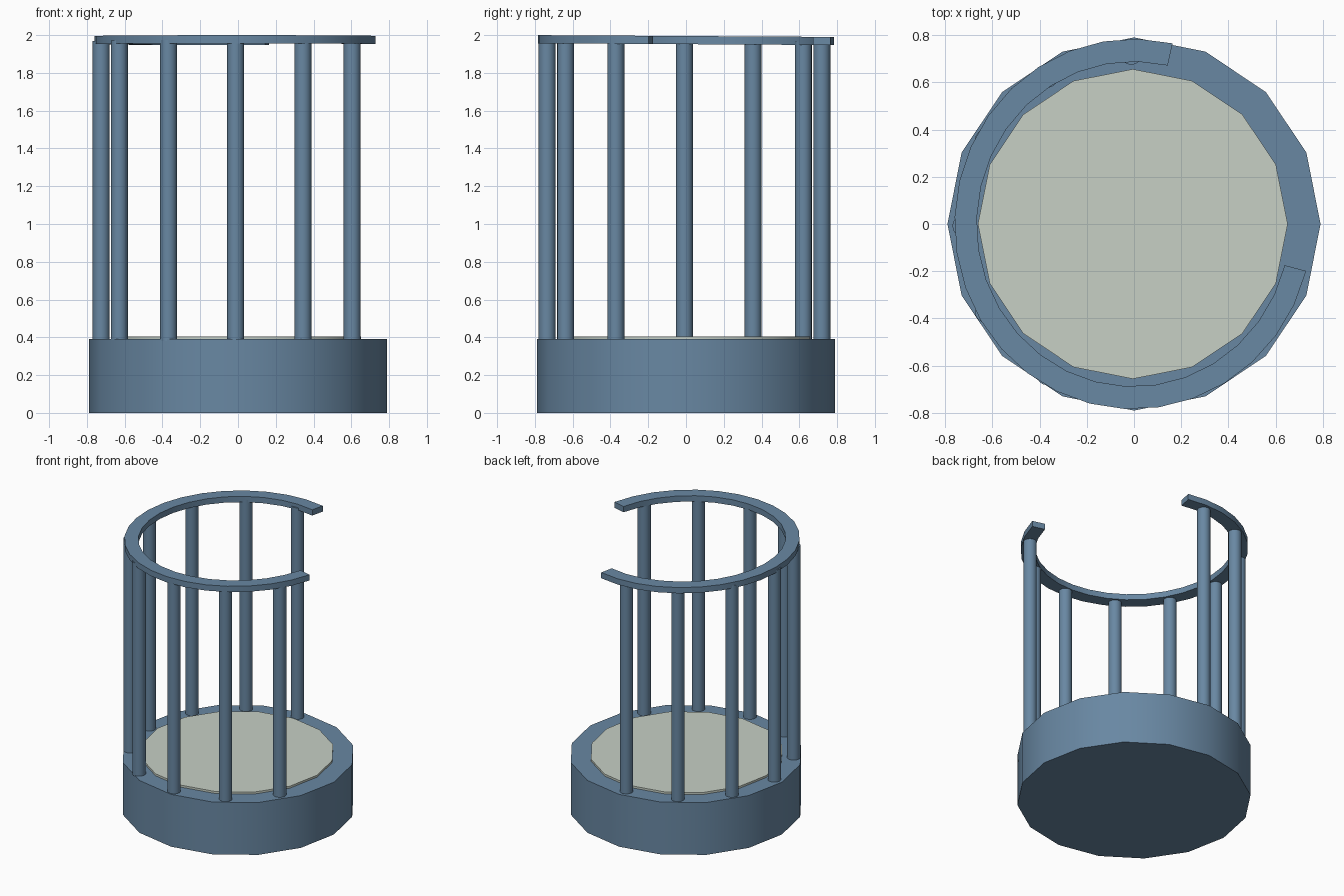
import bpy
import bmesh
from math import sin, cos, radians

cube = bpy.data.objects.get("Cube")
if cube:
    bpy.data.objects.remove(cube, do_unlink=True)


def material(name, rgb):
    m = bpy.data.materials.new(name)
    m.use_nodes = True
    m.diffuse_color = (*rgb, 1)
    m.node_tree.nodes["Principled BSDF"].inputs["Base Color"].default_value = (*rgb, 1)
    return m


BLUE = material("steel blue", (0.14, 0.245, 0.365))
PALE = material("pale sage", (0.57, 0.63, 0.56))


def smooth(obj):
    bpy.ops.object.select_all(action="DESELECT")
    obj.select_set(True)
    bpy.context.view_layer.objects.active = obj
    bpy.ops.object.shade_smooth_by_angle(angle=radians(30))


def cylinder(name, radius, bottom, top, mat, x=0, y=0, sides=16):
    bpy.ops.mesh.primitive_cylinder_add(
        vertices=sides, radius=radius, depth=top - bottom,
        location=(x, y, (bottom + top) / 2))
    obj = bpy.context.object
    obj.name = name
    obj.data.materials.append(mat)
    smooth(obj)
    return obj


# Drum base with a slightly raised floor disc
cylinder("base", 0.79, 0, 0.39, BLUE)
cylinder("floor_disc", 0.656, 0.37, 0.405, PALE, x=-0.005)

# Nine upright bars, leaving the back left quarter open
for i in range(9):
    a = radians(90 + 30 * i)
    y = 0.727 * sin(a) - 0.008
    cylinder(f"bar_{i + 1}", 0.045, 0.38, 1.97 - 0.006 * y, BLUE,
             x=0.712 * cos(a) - 0.012, y=y)


# Open top rail: rectangular section swept round an oval arc, sloping gently
def top_rail(start=77.3, end=345.3, steps=24):
    bm = bmesh.new()
    sections = []
    for i in range(steps + 1):
        a = radians(start + (end - start) * i / steps)
        section = []
        for rx, ry, drop in ((0.757, 0.784, 0), (0.663, 0.688, 0),
                             (0.663, 0.688, 0.043), (0.757, 0.784, 0.043)):
            y = ry * sin(a)
            z = 1.995 - 0.006 * y - drop
            section.append(bm.verts.new((rx * cos(a) - 0.003, y, z)))
        sections.append(section)
    for s, t in zip(sections, sections[1:]):
        for k in range(4):
            n = (k + 1) % 4
            bm.faces.new((s[k], s[n], t[n], t[k]))
    bm.faces.new(sections[0])
    bm.faces.new(sections[-1])
    bmesh.ops.recalc_face_normals(bm, faces=bm.faces)
    mesh = bpy.data.meshes.new("top_rail")
    bm.to_mesh(mesh)
    bm.free()
    mesh.materials.append(BLUE)
    obj = bpy.data.objects.new("top_rail", mesh)
    bpy.context.collection.objects.link(obj)
    smooth(obj)


top_rail()
